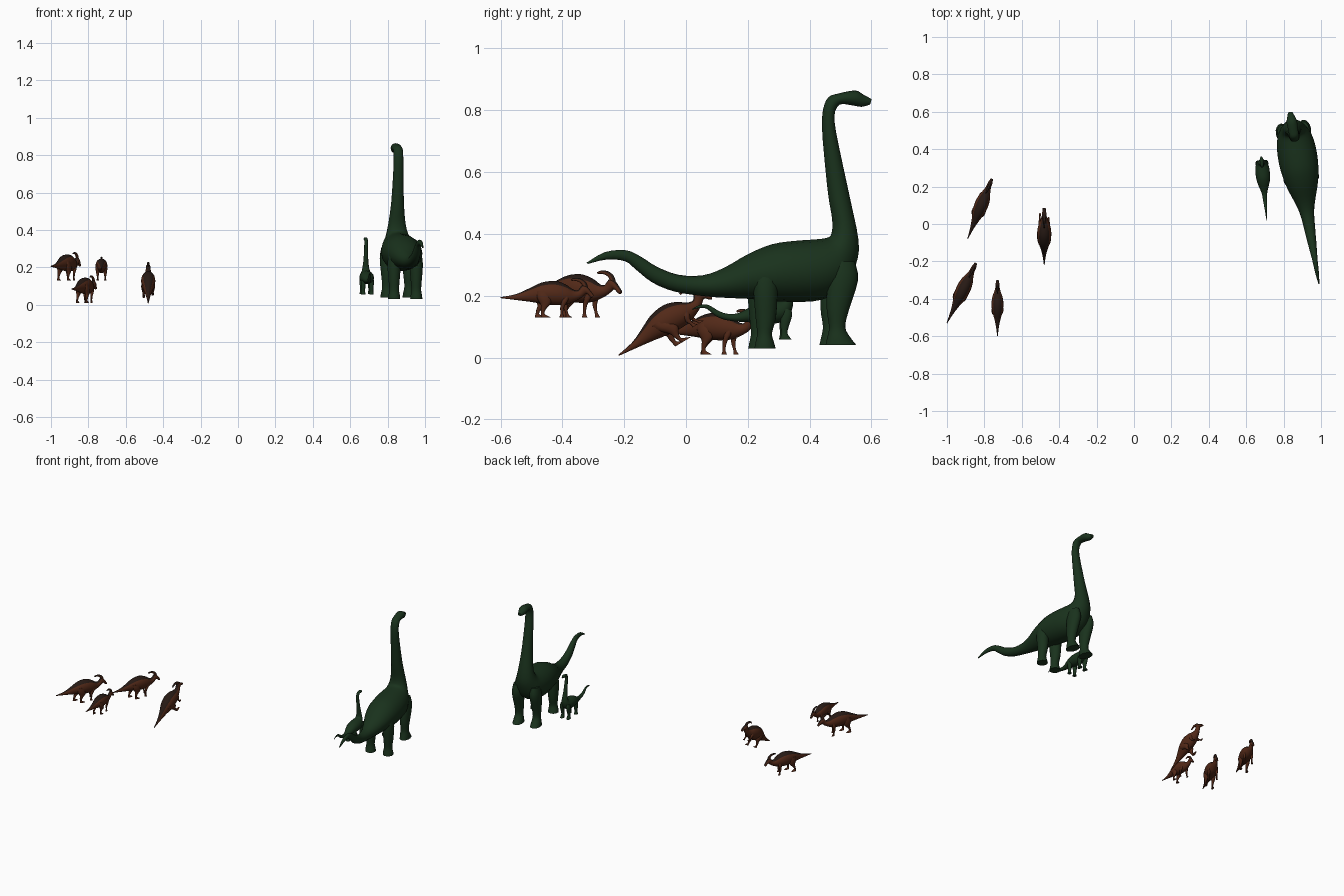
import bpy, bmesh, math
from mathutils import Vector, Matrix


def material(name, rgb):
    m = bpy.data.materials.new(name)
    m.diffuse_color = (*rgb, 1)
    return m


GREEN = material("dark_green", (0.010, 0.032, 0.012))
BROWN = material("brown", (0.085, 0.022, 0.009))
DARK = material("dark_brown", (0.020, 0.010, 0.007))


def spline(a, b, c, d, t):
    return [q + 0.5 * t * (r - p + t * (2*p - 5*q + 4*r - s + t * (3*(q - r) + s - p)))
            for p, q, r, s in zip(a, b, c, d)]


def loft(name, stations, matrix, mats, x=0.0, sides=16, steps=3):
    """Skin oval rings; a station is (top y, top z, bottom y, bottom z, half width)."""
    n = len(stations)
    rows = []
    for i in range(n - 1):
        a, b = stations[max(i - 1, 0)], stations[i]
        c, d = stations[i + 1], stations[min(i + 2, n - 1)]
        rows += [spline(a, b, c, d, k / steps) for k in range(steps)]
    rows.append(stations[-1])
    bm = bmesh.new()
    rings = []
    for ty, tz, by, bz, w in rows:
        mid = Vector((x, (ty + by) / 2, (tz + bz) / 2))
        up = Vector((0, (ty - by) / 2, (tz - bz) / 2))
        rings.append([bm.verts.new(mid + up * math.cos(2 * math.pi * k / sides)
                      + Vector((w * math.sin(2 * math.pi * k / sides), 0, 0)))
                      for k in range(sides)])
    for r, s in zip(rings, rings[1:]):
        for k in range(sides):
            j = (k + 1) % sides
            f = bm.faces.new((r[k], r[j], s[j], s[k]))
            if len(mats) > 1 and (k < 2 or k >= sides - 2):
                f.material_index = 1      # dark stripe along the back
    bm.faces.new(rings[0])
    bm.faces.new(rings[-1][::-1])
    bmesh.ops.recalc_face_normals(bm, faces=bm.faces)
    me = bpy.data.meshes.new(name)
    bm.to_mesh(me)
    bm.free()
    for m in mats:
        me.materials.append(m)
    ob = bpy.data.objects.new(name, me)
    bpy.context.collection.objects.link(ob)
    ob.matrix_world = matrix
    for p in me.polygons:
        p.use_smooth = len(p.vertices) == 4


def place(loc, turn, scale, pitch=0):
    return (Matrix.Translation(loc) @ Matrix.Rotation(math.radians(turn), 4, 'Z')
            @ Matrix.Rotation(math.radians(pitch), 4, 'X') @ Matrix.Scale(scale, 4))


# long-necked animal: tail, trunk, neck and head as one skin
LONG_BODY = [
    (-.33, .307, -.325, .303, .003), (-.27, .341, -.265, .317, .010),
    (-.20, .347, -.205, .312, .014), (-.15, .325, -.17, .286, .018),
    (-.10, .294, -.115, .243, .023), (-.03, .268, -.04, .213, .029),
    (.05, .266, .06, .198, .038), (.12, .290, .13, .193, .057),
    (.20, .335, .20, .190, .082), (.28, .367, .28, .183, .099),
    (.36, .378, .36, .180, .105), (.43, .383, .44, .187, .100),
    (.465, .390, .515, .225, .085), (.475, .410, .553, .300, .065),
    (.475, .450, .562, .375, .050), (.463, .520, .535, .510, .037),
    (.452, .620, .512, .615, .031), (.442, .740, .487, .735, .027),
    (.446, .805, .483, .785, .026), (.463, .842, .492, .810, .026),
    (.495, .854, .508, .820, .026), (.55, .864, .545, .815, .028),
    (.575, .852, .572, .811, .022), (.603, .837, .598, .818, .012)]
LONG_REAR = [
    (.29, .29, .21, .29, .025), (.287, .22, .207, .22, .036), (.281, .13, .214, .13, .030),
    (.268, .08, .219, .08, .026), (.274, .05, .214, .05, .031), (.28, .03, .210, .03, .033)]
LONG_FRONT = [
    (.54, .31, .46, .31, .025), (.55, .25, .45, .25, .035), (.522, .16, .447, .16, .030),
    (.508, .10, .455, .10, .025), (.525, .065, .449, .065, .030), (.545, .04, .443, .04, .033)]


def long_neck(name, matrix):
    m = matrix @ Matrix.Translation((0, -.3, -.03))
    loft(name + "_body", LONG_BODY, m, [GREEN])
    for side, x in (("left", -.06), ("right", .06)):
        loft(f"{name}_rear_leg_{side}", LONG_REAR, m, [GREEN], x)
        loft(f"{name}_front_leg_{side}", LONG_FRONT, m, [GREEN], x)


# crested animal: body, crest and legs
CREST_BODY = [
    (-.178, .078, -.178, .074, .002), (-.12, .089, -.12, .067, .009),
    (-.07, .111, -.065, .060, .020), (-.02, .134, -.015, .052, .034),
    (.03, .140, .03, .047, .038), (.07, .128, .075, .050, .032),
    (.098, .109, .108, .062, .021), (.118, .104, .132, .075, .015),
    (.128, .115, .148, .088, .013), (.138, .124, .153, .090, .013),
    (.155, .118, .16, .086, .012), (.170, .100, .166, .079, .009),
    (.180, .085, .174, .075, .008)]
CREST = [
    (.160, .110, .138, .112, .008), (.151, .135, .134, .127, .007),
    (.128, .150, .122, .137, .006), (.104, .151, .106, .141, .005),
    (.092, .146, .095, .140, .003)]
CREST_REAR = [
    (.010, .105, -.042, .100, .010), (.014, .078, -.042, .075, .014),
    (.010, .055, -.030, .048, .011), (-.010, .034, -.032, .030, .007),
    (-.020, .015, -.033, .014, .005), (-.008, .006, -.035, .005, .007),
    (.002, .000, -.034, .000, .008)]
CREST_FRONT = [
    (.088, .085, .060, .085, .006), (.084, .065, .060, .062, .009),
    (.074, .042, .058, .038, .006), (.072, .016, .062, .015, .004),
    (.080, .000, .060, .000, .006)]


def swing(leg, dy, dz):
    """Move the foot end of a leg, leaving the top in place."""
    top = leg[0][1]
    out = []
    for a, b, c, d, w in leg:
        u, v = 1 - b / top, 1 - d / top
        out.append((a + dy * u, b + dz * u, c + dy * v, d + dz * v, w))
    return out


def crested(name, m, rear=(0, 0), front=(0, 0)):
    loft(name + "_body", CREST_BODY, m, [BROWN, DARK])
    loft(name + "_crest", CREST, m, [BROWN, DARK], sides=10)
    for side, s in (("left", -1), ("right", 1)):
        stride = .012 * s
        loft(f"{name}_rear_leg_{side}", swing(CREST_REAR, rear[0] + stride, rear[1]),
             m, [BROWN], .024 * s, 10)
        loft(f"{name}_front_leg_{side}", swing(CREST_FRONT, front[0] - stride, front[1]),
             m, [BROWN], .023 * s, 10)


# the two long-necked animals
long_neck("long_neck_adult", place((.885, .3, .03), 9.5, 1))
long_neck("long_neck_young", place((.69, .25, .055), 5, .367))

# the crested herd, one of them rearing up
crested("crested_a", place((-.825, .08, .01), -22, .97))
crested("crested_b", place((-.923, -.37, .13), -25.8, 1))
crested("crested_c", place((-.48, -.026, .034), 0, 1, 31), (.04, .006), (.025, .03))
crested("crested_d", place((-.73, -.45, .13), 0, .84))
